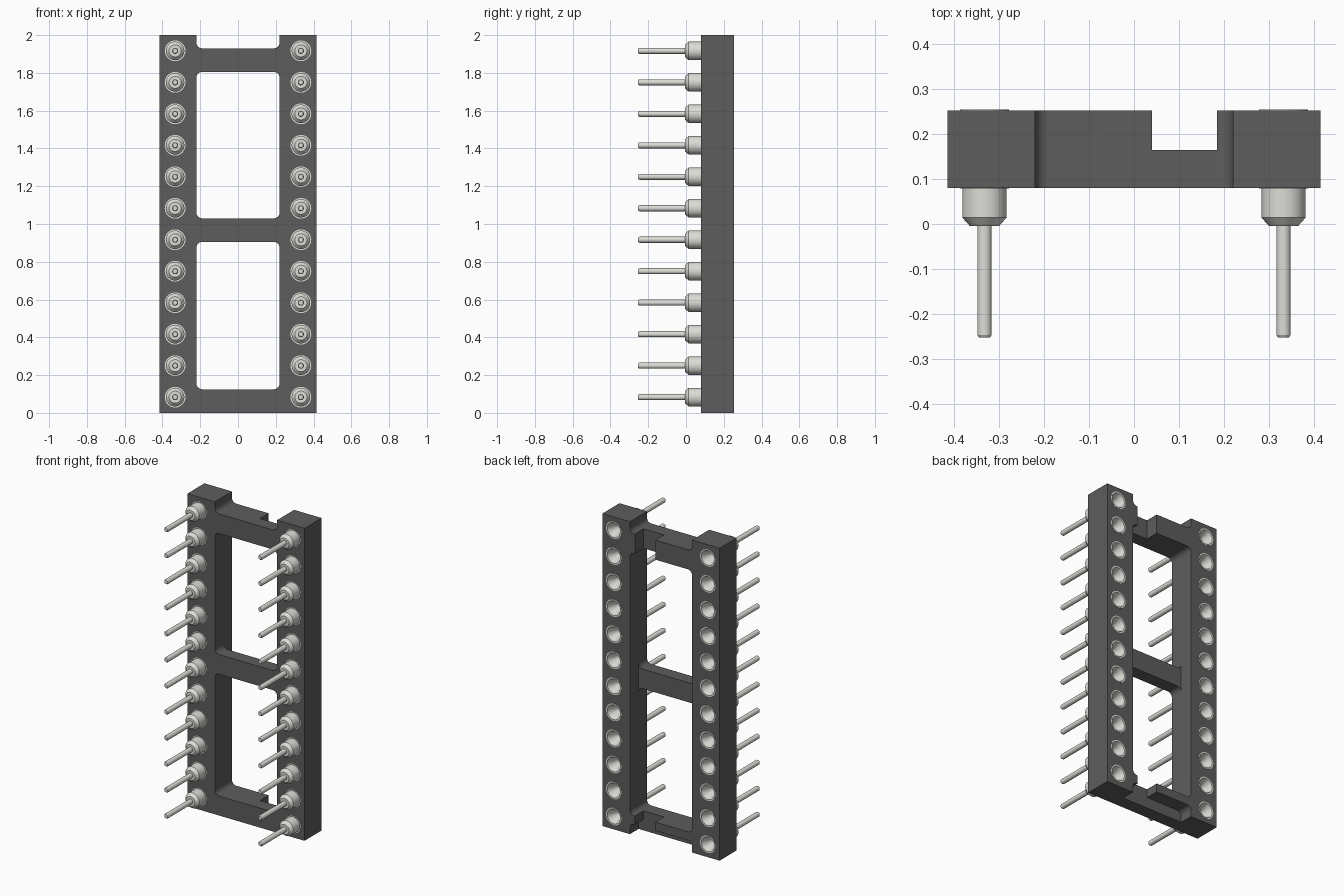
import bpy, bmesh, math
from mathutils import Matrix, Vector

if "Cube" in bpy.data.objects:
    bpy.data.objects.remove(bpy.data.objects["Cube"])

Y0, Y1, STEP = 0.08, 0.253, 0.165      # housing front, back and recess depth
PITCH, PIN_X = 2 / 12, 0.333
PIN_SPOTS = [(s * PIN_X, PITCH * (i + 0.5)) for s in (-1, 1) for i in range(12)]


def material(name, rgb):
    m = bpy.data.materials.new(name)
    m.diffuse_color = (*rgb, 1)
    m.use_nodes = True
    m.node_tree.nodes["Principled BSDF"].inputs["Base Color"].default_value = m.diffuse_color
    return m


def make_object(name, bm, mat=None):
    bmesh.ops.recalc_face_normals(bm, faces=bm.faces[:])
    me = bpy.data.meshes.new(name)
    bm.to_mesh(me)
    bm.free()
    if mat:
        me.materials.append(mat)
    ob = bpy.data.objects.new(name, me)
    bpy.context.collection.objects.link(ob)
    return ob


def activate(ob):
    bpy.ops.object.select_all(action='DESELECT')
    ob.select_set(True)
    bpy.context.view_layer.objects.active = ob


def prism(name, x0, x1, z0, z1, y0, y1, r=0.0, mat=None):
    """Block along y with optional rounded xz corners."""
    bm = bmesh.new()
    pts = []
    for k, (cx, cz) in enumerate([(x1 - r, z1 - r), (x0 + r, z1 - r),
                                  (x0 + r, z0 + r), (x1 - r, z0 + r)]):
        for j in range(7 if r else 1):
            a = math.radians(90 * k + 15 * j)
            pts.append((cx + r * math.cos(a), y0, cz + r * math.sin(a)))
    face = bm.faces.new([bm.verts.new(p) for p in pts])
    ext = bmesh.ops.extrude_face_region(bm, geom=[face])
    moved = [v for v in ext['geom'] if isinstance(v, bmesh.types.BMVert)]
    bmesh.ops.translate(bm, verts=moved, vec=(0, y1 - y0, 0))
    return make_object(name, bm, mat)


def cut(target, cutter):
    cutter.hide_render = True
    mod = target.modifiers.new("cut", 'BOOLEAN')
    mod.operation, mod.solver, mod.object = 'DIFFERENCE', 'EXACT', cutter
    activate(target)
    bpy.ops.object.modifier_apply(modifier=mod.name)
    bpy.data.objects.remove(cutter)


plastic = material("dark_plastic", (0.11, 0.11, 0.11))
metal = material("pin_metal", (0.72, 0.72, 0.68))

# housing: slab with two windows and an open top notch
body = prism("socket_housing", -0.415, 0.415, 0, 2, Y0, Y1, mat=plastic)
for z0, z1 in [(0.125, 0.905), (1.03, 1.805), (1.93, 2.3)]:
    cut(body, prism("window_cutter", -0.22, 0.22, z0, z1, -0.5, 0.5, 0.03))
# recesses behind the middle bar and under the bottom bar's ridge
cut(body, prism("middle_cutter", -0.22, 0.22, 0.85, 1.085, STEP, 0.5))
cut(body, prism("bottom_cutter", -0.22, 0.22, -0.3, 0.07, STEP, 0.5, 0.03))
# key slot through the end bars
cut(body, prism("slot_cutter", 0.04, 0.185, -0.1, 2.1, STEP, 0.5))

# pin holes
bm = bmesh.new()
for x, z in PIN_SPOTS:
    mat4 = Matrix.Translation((x, 0.16, z)) @ Matrix.Rotation(math.pi / 2, 4, 'X')
    bmesh.ops.create_cone(bm, cap_ends=True, segments=32, radius1=0.053,
                          radius2=0.053, depth=0.5, matrix=mat4)
cut(body, make_object("hole_cutter", bm))
activate(body)
bpy.ops.object.shade_smooth_by_angle(angle=math.radians(30))

# turned pin: tail, collar, sleeve and funnel-shaped cup (radius, y)
profile = [(0, -0.253), (0.012, -0.253), (0.016, -0.247), (0.016, -0.005),
           (0.032, -0.005), (0.049, 0.014), (0.049, 0.079), (0.055, 0.079),
           (0.055, 0.255), (0.046, 0.255), (0.02, 0.19), (0.02, 0.06), (0, 0.06)]
bm = bmesh.new()
vs = [bm.verts.new((r, y, 0)) for r, y in profile]
es = [bm.edges.new(p) for p in zip(vs, vs[1:])]
bmesh.ops.spin(bm, geom=vs + es, cent=(0, 0, 0), axis=(0, 1, 0),
               angle=2 * math.pi, steps=32)
bmesh.ops.remove_doubles(bm, verts=bm.verts[:], dist=1e-5)
pin = make_object("pin_01", bm, metal)
activate(pin)
bpy.ops.object.shade_smooth_by_angle(angle=math.radians(30))

# two rows of twelve pins
for i, (x, z) in enumerate(PIN_SPOTS):
    ob = pin
    if i:
        ob = bpy.data.objects.new(f"pin_{i + 1:02d}", pin.data)
        bpy.context.collection.objects.link(ob)
    ob.location = Vector((x, 0, z))
